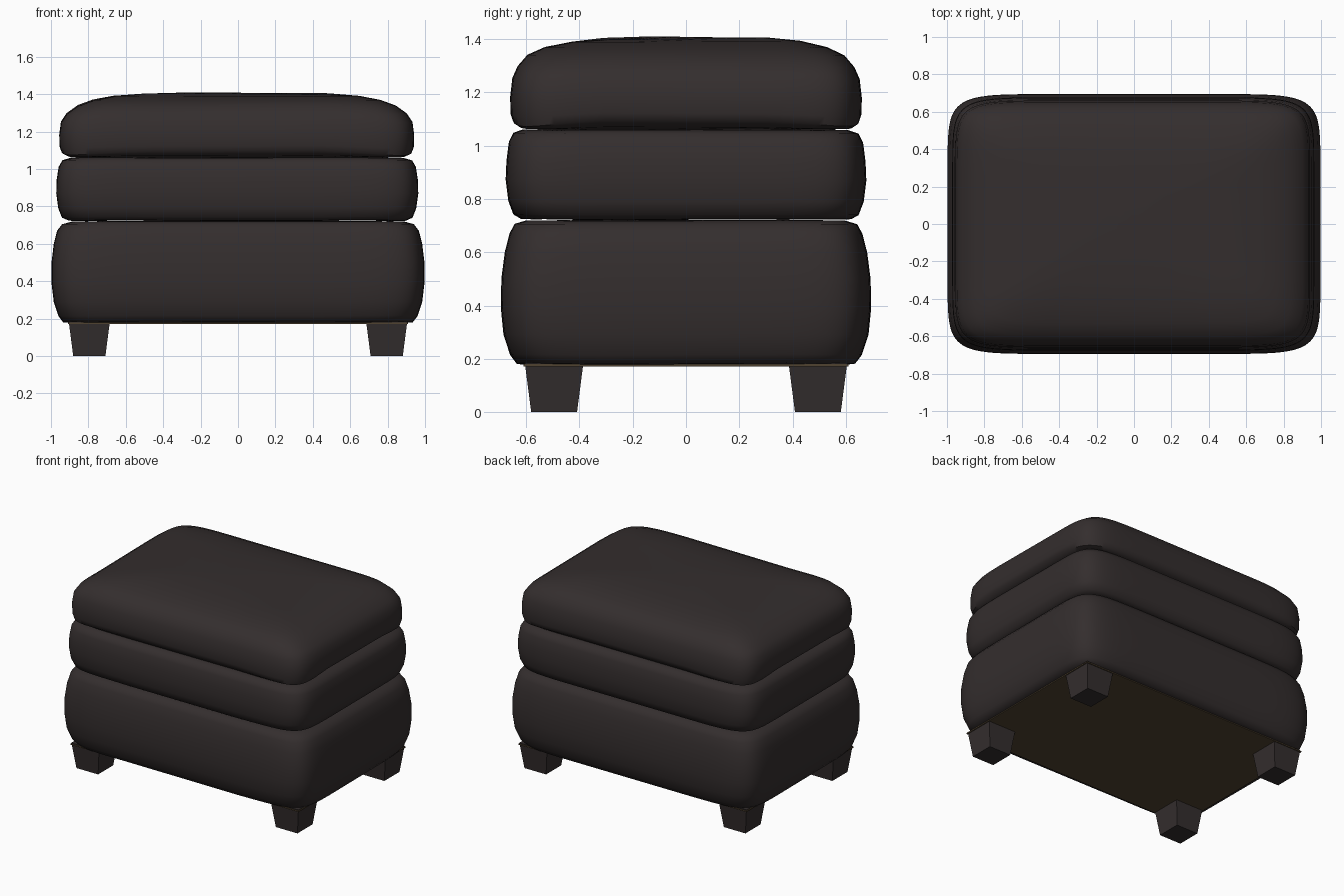
import bpy
import bmesh
import math

if "Cube" in bpy.data.objects:
    bpy.data.objects.remove(bpy.data.objects["Cube"], do_unlink=True)


def material(name, colour):
    mat = bpy.data.materials.new(name)
    mat.use_nodes = True
    mat.diffuse_color = colour
    bsdf = next(n for n in mat.node_tree.nodes if n.type == "BSDF_PRINCIPLED")
    bsdf.inputs["Base Color"].default_value = colour
    bsdf.inputs["Roughness"].default_value = 0.7
    return mat


leather = material("dark brown leather", (0.034, 0.027, 0.027, 1))
lining = material("brown lining", (0.08, 0.055, 0.03, 1))


def finish(name, bm, mat, smooth=False):
    bmesh.ops.recalc_face_normals(bm, faces=bm.faces)
    mesh = bpy.data.meshes.new(name)
    bm.to_mesh(mesh)
    bm.free()
    mesh.materials.append(mat)
    obj = bpy.data.objects.new(name, mesh)
    bpy.context.collection.objects.link(obj)
    if smooth:
        bpy.ops.object.select_all(action="DESELECT")
        obj.select_set(True)
        bpy.context.view_layer.objects.active = obj
        bpy.ops.object.shade_smooth_by_angle(angle=math.radians(50))
    return obj


def bend(value, power):
    return math.copysign(abs(value) ** power, value)


def cushion(name, profile, shift=0.0, ripple=0.004, segments=96, square=9):
    """Loft rounded rectangles; a row is half width, half depth, height, mid-side lift."""
    bm = bmesh.new()
    rings = []
    for hx, hy, z, lift in profile:
        ring = []
        for i in range(segments):
            t = math.tau * (i + 0.5) / segments
            x = hx * bend(math.cos(t), 2 / square) + shift
            y = hy * bend(math.sin(t), 2 / square)
            middle = 1 - abs(math.sin(2 * t)) ** 0.5
            wave = ripple * math.sin(5 * x + 2 * z) * math.cos(6 * y + 1)
            ring.append(bm.verts.new((x, y, z + lift * middle + wave)))
        rings.append(ring)
    for low, high in zip(rings, rings[1:]):
        for i in range(segments):
            j = (i + 1) % segments
            bm.faces.new((low[i], low[j], high[j], high[i]))
    bm.faces.new(rings[0])
    bm.faces.new(rings[-1])
    return finish(name, bm, leather, smooth=True)


# Upholstered base box
cushion("base", [
    (0.89, 0.60, 0.178, 0), (0.935, 0.635, 0.182, 0), (0.96, 0.66, 0.215, 0),
    (0.985, 0.685, 0.29, 0), (0.997, 0.695, 0.39, 0), (0.997, 0.693, 0.5, 0),
    (0.985, 0.68, 0.6, 0), (0.967, 0.662, 0.67, 0), (0.94, 0.643, 0.705, 0),
    (0.89, 0.60, 0.718, 0), (0.7, 0.45, 0.72, 0)], ripple=0.002)

# Middle cushion
cushion("middle_cushion", [
    (0.8, 0.55, 0.722, 0), (0.9, 0.62, 0.724, 0), (0.937, 0.648, 0.74, 0),
    (0.957, 0.667, 0.79, 0), (0.968, 0.677, 0.87, 0), (0.966, 0.674, 0.94, 0),
    (0.955, 0.665, 1.01, 0), (0.935, 0.648, 1.045, 0), (0.89, 0.61, 1.058, 0),
    (0.7, 0.45, 1.06, 0)], shift=-0.004)

# Domed seat cushion
cushion("seat_cushion", [
    (0.8, 0.54, 1.06, 0), (0.9, 0.625, 1.062, 0.01), (0.937, 0.65, 1.073, 0.03),
    (0.947, 0.659, 1.11, 0.015), (0.949, 0.66, 1.18, 0), (0.94, 0.652, 1.25, 0),
    (0.91, 0.632, 1.295, 0), (0.85, 0.595, 1.338, 0), (0.77, 0.53, 1.368, 0),
    (0.66, 0.43, 1.39, 0), (0.5, 0.31, 1.402, 0), (0.25, 0.15, 1.406, 0),
    (0.08, 0.05, 1.407, 0)], shift=-0.007)

# Lining panel under the base
bm = bmesh.new()
bmesh.ops.create_cube(bm, size=1)
for v in bm.verts:
    v.co = (v.co.x * 1.82, v.co.y * 1.22, 0.176 + v.co.z * 0.008)
finish("underside_panel", bm, lining)

# Four tapered block feet
for front, sy in (("front", -1), ("back", 1)):
    for side, sx in (("right", -1), ("left", 1)):
        bm = bmesh.new()
        bmesh.ops.create_cube(bm, size=1)
        for v in bm.verts:
            upper = v.co.z > 0
            width = 0.22 if upper else 0.172
            v.co = (sx * 0.795 + v.co.x * width,
                    sy * 0.495 + v.co.y * width,
                    0.185 if upper else 0)
        finish(f"{front}_{side}_foot", bm, leather)
